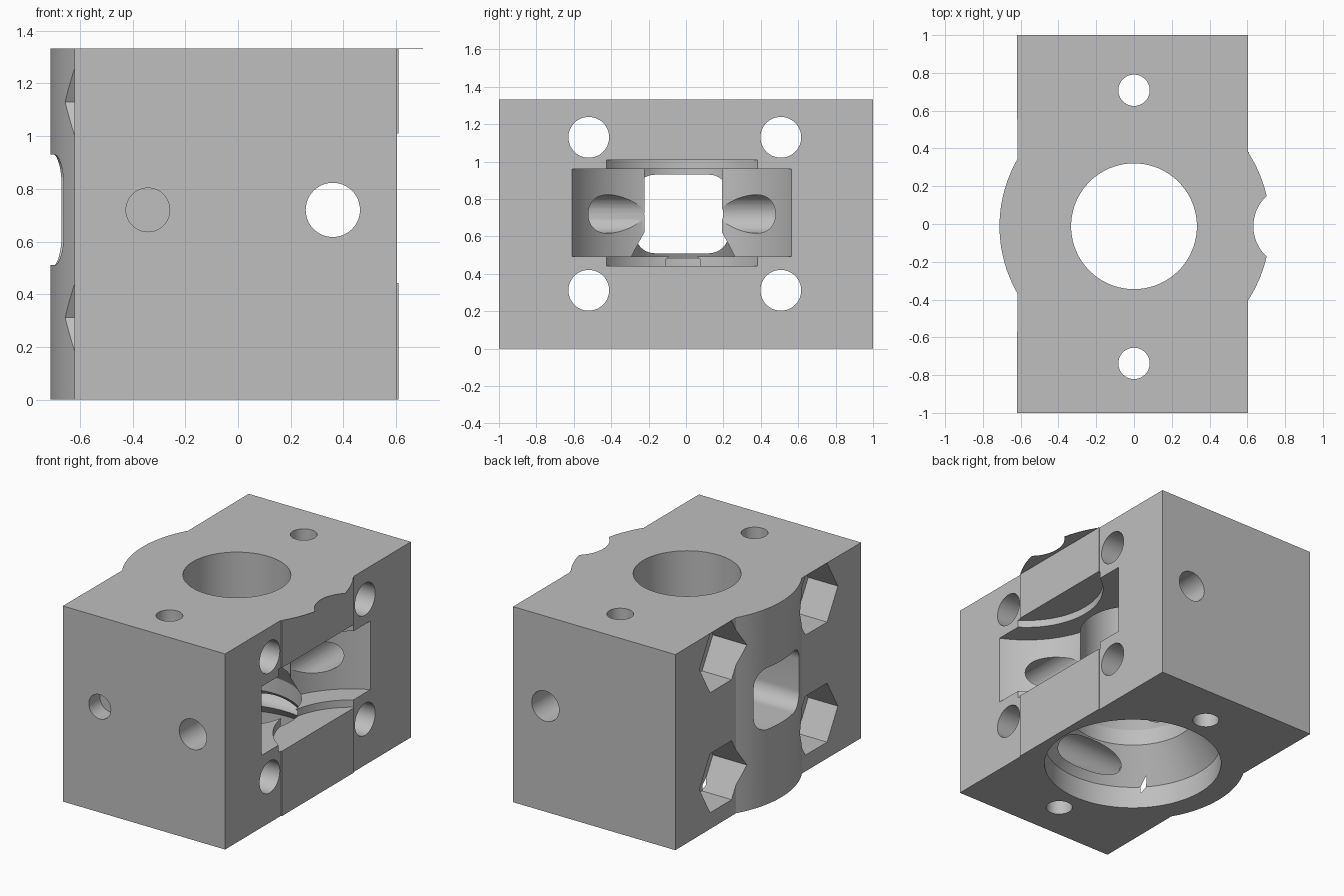
import bpy, bmesh
from math import cos, sin, pi, radians, asin
from mathutils import Vector

if "Cube" in bpy.data.objects:
    bpy.data.objects.remove(bpy.data.objects["Cube"])

HEIGHT = 1.333
MID_Y = -0.012      # centre line of the bores
MID_Z = 0.72        # height of the cross bores

grey = bpy.data.materials.new("plain grey")
grey.use_nodes = True
COLOUR = (0.52, 0.52, 0.52, 1)
grey.diffuse_color = COLOUR
grey.node_tree.nodes["Principled BSDF"].inputs["Base Color"].default_value = COLOUR


def loft(name, rings):
    """Closed solid through a stack of equal-sized rings."""
    bm = bmesh.new()
    loops = [[bm.verts.new(p) for p in ring] for ring in rings]
    n = len(loops[0])
    for a, b in zip(loops, loops[1:]):
        for i in range(n):
            j = (i + 1) % n
            bm.faces.new((a[i], a[j], b[j], b[i]))
    bm.faces.new(loops[0][::-1])
    bm.faces.new(loops[-1])
    bmesh.ops.recalc_face_normals(bm, faces=bm.faces)
    mesh = bpy.data.meshes.new(name)
    bm.to_mesh(mesh)
    bm.free()
    mesh.materials.append(grey)
    ob = bpy.data.objects.new(name, mesh)
    bpy.context.collection.objects.link(ob)
    return ob


def place(points, axis, depth):
    """Lift 2D points onto a plane across the given axis."""
    if axis == "x":
        return [Vector((depth, u, v)) for u, v in points]
    if axis == "y":
        return [Vector((u, depth, v)) for u, v in points]
    return [Vector((u, v, depth)) for u, v in points]


def prism(name, points, axis, lo, hi):
    return loft(name, [place(points, axis, lo), place(points, axis, hi)])


def arc(u, v, r, start, end, n):
    return [(u + r * cos(start + (end - start) * i / n),
             v + r * sin(start + (end - start) * i / n)) for i in range(n + 1)]


def circle(u, v, r, n=64):
    return arc(u, v, r, 0, 2 * pi, n)[:-1]


# Block outline: straight sides, swollen left wall, slightly raised window wall
swell = asin(0.355 / 0.712)
outline = [(-0.62, -1), (0.603, -1), (0.603, -0.4), (0.61, -0.4), (0.61, 0.38),
           (0.603, 0.38), (0.603, 1), (-0.62, 1)]
outline += arc(0, MID_Y, 0.712, pi - swell, pi + swell, 32)
block = prism("block", outline, "z", 0, HEIGHT)

cutters = []


def cut(name, points, axis, lo, hi):
    cutters.append(prism(name, points, axis, lo, hi))


# Main bore with its flared lower mouth
bore = [(0.56, -0.1), (0.56, 0.15), (0.405, 0.37), (0.405, 0.48), (0.333, 0.62), (0.333, 1.5)]
cutters.append(loft("main_bore", [place(circle(0, MID_Y, r, 96), "z", z) for r, z in bore]))

# Roller recess with washer clearance, open to the side
cut("roller_recess", circle(0.87, -0.022, 0.645, 128), "z", 0.492, 0.96)
cut("washer_clearance", circle(0.87, -0.022, 0.484, 96), "z", 0.442, 1.01)

# Rounded viewing window in the swollen wall
window = []
for k, (su, sv) in enumerate([(1, 1), (-1, 1), (-1, -1), (1, -1)]):
    window += arc(-0.022 + su * 0.145, MID_Z + sv * 0.105, 0.105, k * pi / 2, (k + 1) * pi / 2, 10)
cut("side_window", window, "x", -1, -0.1)

# Four bolt holes with hexagonal nut pockets
for y in (-0.52, 0.507):
    for z in (0.312, 1.13):
        cut("bolt_hole", circle(y, z, 0.109, 48), "x", -1, 1)
        cut("nut_pocket", circle(y, z, 0.232, 6), "x", -1, -0.395)

# Small vertical holes, axle hole and blind pin hole
for y in (0.708, -0.738):
    cut("mounting_hole", circle(0, y, 0.083, 48), "z", -0.5, 2)
cut("axle_hole", circle(0.36, MID_Z, 0.103, 48), "y", -1.5, 1.5)
cut("pin_hole", circle(-0.342, MID_Z, 0.083, 48), "y", -1.5, -0.88)

for cutter in cutters:
    cutter.hide_render = True
    mod = block.modifiers.new(cutter.name, "BOOLEAN")
    mod.operation = "DIFFERENCE"
    mod.solver = "EXACT"
    mod.object = cutter

# Apply the cuts and drop the cutters
depsgraph = bpy.context.evaluated_depsgraph_get()
mesh = bpy.data.meshes.new_from_object(block.evaluated_get(depsgraph))
block.modifiers.clear()
block.data = mesh
for cutter in cutters:
    bpy.data.objects.remove(cutter)

# Thin notched lip level with the top
reach = asin(0.39 / 0.72)
bite = asin(0.16 / 0.72)
notch = asin(0.16 / 0.218)
lip = arc(0, MID_Y, 0.72, -reach, -bite, 12)
lip += arc(0.85, MID_Y, 0.218, pi + notch, pi - notch, 24)[1:-1]
lip += arc(0, MID_Y, 0.72, bite, reach, 12)
top_lip = prism("top_lip", lip, "z", HEIGHT - 0.003, HEIGHT)

bpy.ops.object.select_all(action="DESELECT")
for ob in (block, top_lip):
    ob.select_set(True)
bpy.context.view_layer.objects.active = block
bpy.ops.object.shade_smooth_by_angle(angle=radians(25))
